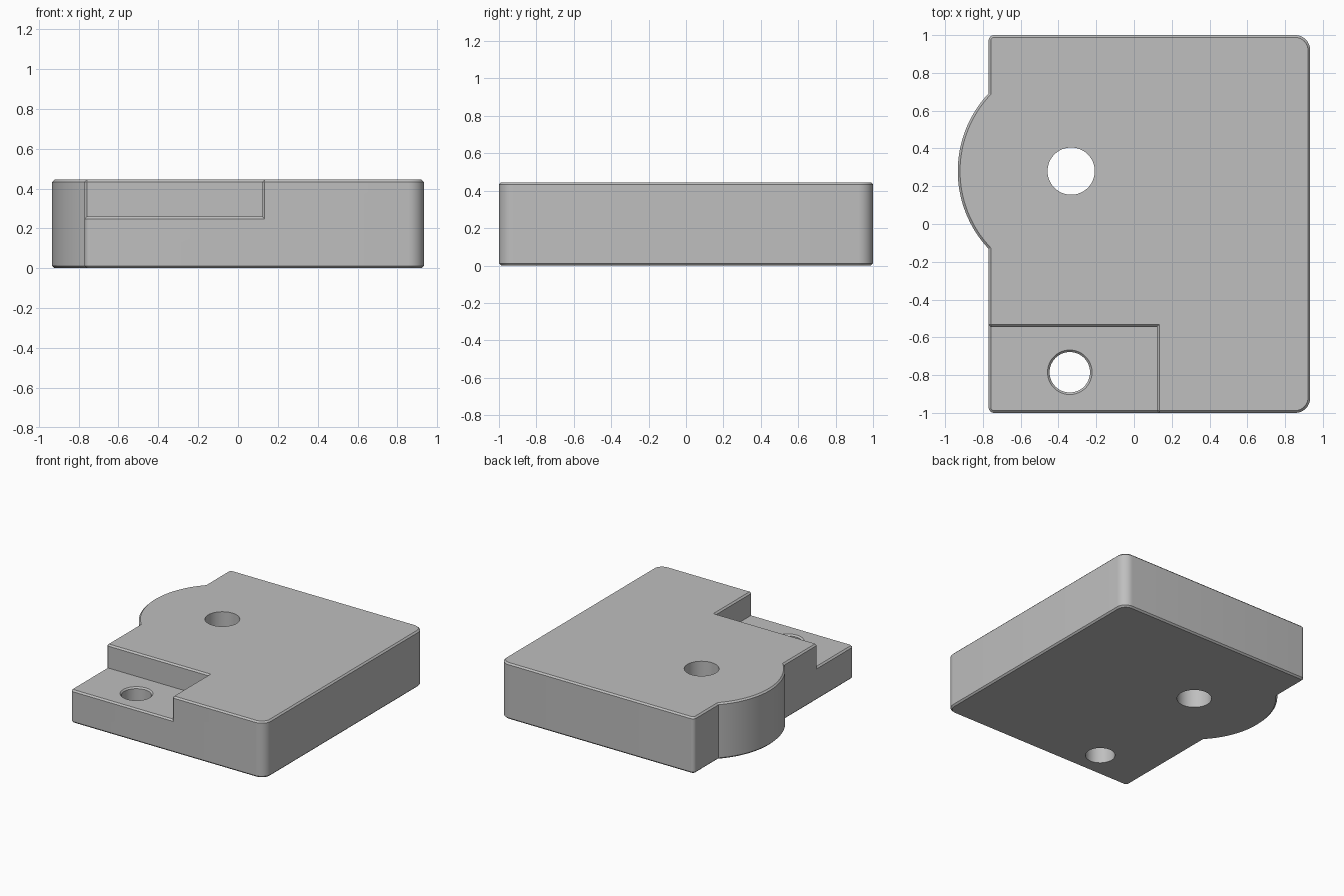
import bpy
import bmesh
from math import pi, cos, sin, acos, radians

cube = bpy.data.objects.get("Cube")
if cube:
    bpy.data.objects.remove(cube, do_unlink=True)

HEIGHT, CHAMFER = 0.445, 0.012
LEFT, RIGHT = -0.77, 0.933
FLOOR, STEP_X, STEP_Y = 0.26, 0.122, -0.545
BOSS_X, BOSS_Y, BOSS_R = -0.333, 0.28, 0.6

grey = bpy.data.materials.new("plain grey")
grey.use_nodes = True
grey.diffuse_color = (0.52, 0.52, 0.52, 1)
grey.node_tree.nodes["Principled BSDF"].inputs["Base Color"].default_value = grey.diffuse_color


def arc(cx, cy, r, start, end, steps):
    """Points along an arc, counter-clockwise."""
    angles = [start + (end - start) * i / steps for i in range(steps + 1)]
    return [(cx + r * cos(a), cy + r * sin(a)) for a in angles]


def prism(name, points, z0, z1):
    """Extrude a flat outline between two heights."""
    bm = bmesh.new()
    face = bm.faces.new([bm.verts.new((x, y, z0)) for x, y in points])
    top = bmesh.ops.extrude_face_region(bm, geom=[face])["geom"]
    moved = [v for v in top if isinstance(v, bmesh.types.BMVert)]
    bmesh.ops.translate(bm, verts=moved, vec=(0, 0, z1 - z0))
    bmesh.ops.recalc_face_normals(bm, faces=bm.faces)
    return to_object(name, bm)


def cone(name, x, y, z0, z1, r0, r1):
    bm = bmesh.new()
    bmesh.ops.create_cone(bm, cap_ends=True, segments=64, radius1=r0, radius2=r1, depth=z1 - z0)
    bmesh.ops.translate(bm, verts=bm.verts, vec=(x, y, (z0 + z1) / 2))
    return to_object(name, bm)


def to_object(name, bm):
    mesh = bpy.data.meshes.new(name)
    bm.to_mesh(mesh)
    bm.free()
    mesh.materials.append(grey)
    obj = bpy.data.objects.new(name, mesh)
    bpy.context.collection.objects.link(obj)
    return obj


def cut(target, cutter):
    """Subtract the cutter for good and remove it."""
    mod = target.modifiers.new("cut", "BOOLEAN")
    mod.operation, mod.solver, mod.object = "DIFFERENCE", "EXACT", cutter
    bpy.context.view_layer.objects.active = target
    bpy.ops.object.modifier_apply(modifier=mod.name)
    bpy.data.objects.remove(cutter, do_unlink=True)


# Block outline: rounded corners and the round boss on the -x side
outline = []
corners = [(LEFT, -1, 0.03), (RIGHT, -1, 0.08), (RIGHT, 1, 0.08), (LEFT, 1, 0.03)]
for i, (x, y, r) in enumerate(corners):
    cx = x + r if x < 0 else x - r
    cy = y + r if y < 0 else y - r
    outline += arc(cx, cy, r, pi + i * pi / 2, pi * 1.5 + i * pi / 2, 10)
spread = acos((BOSS_X - LEFT) / BOSS_R)
outline += arc(BOSS_X, BOSS_Y, BOSS_R, pi - spread, pi + spread, 40)
block = prism("mounting_block", outline, 0, HEIGHT)

# Lowered corner step
step = [(-1.2, -1.2), (STEP_X, -1.2), (STEP_X, STEP_Y), (-1.2, STEP_Y)]
cut(block, prism("step_cutter", step, FLOOR, 1))

# Chamfer every sharp outer edge
bm = bmesh.new()
bm.from_mesh(block.data)
bmesh.ops.remove_doubles(bm, verts=bm.verts, dist=0.0001)
bmesh.ops.dissolve_limit(bm, angle_limit=0.01, verts=bm.verts, edges=bm.edges)
sharp = [e for e in bm.edges if e.is_manifold and e.calc_face_angle_signed() > 1]
bmesh.ops.bevel(bm, geom=sharp, offset=CHAMFER, segments=1, profile=0.5,
                affect="EDGES", clamp_overlap=False)
bm.to_mesh(block.data)
bm.free()

# Through holes, the lower one with a chamfered rim
cut(block, cone("boss_hole_cutter", BOSS_X, BOSS_Y, -1, 1, 0.125, 0.125))
cut(block, cone("step_hole_cutter", -0.34, -0.785, -1, 1, 0.107, 0.107))
cut(block, cone("rim_cutter", -0.34, -0.785, FLOOR - CHAMFER, FLOOR + CHAMFER, 0.106, 0.13))

# Smooth curved walls, crisp edges
bpy.ops.object.select_all(action="DESELECT")
block.select_set(True)
bpy.context.view_layer.objects.active = block
bpy.ops.object.shade_smooth_by_angle(angle=radians(25))
